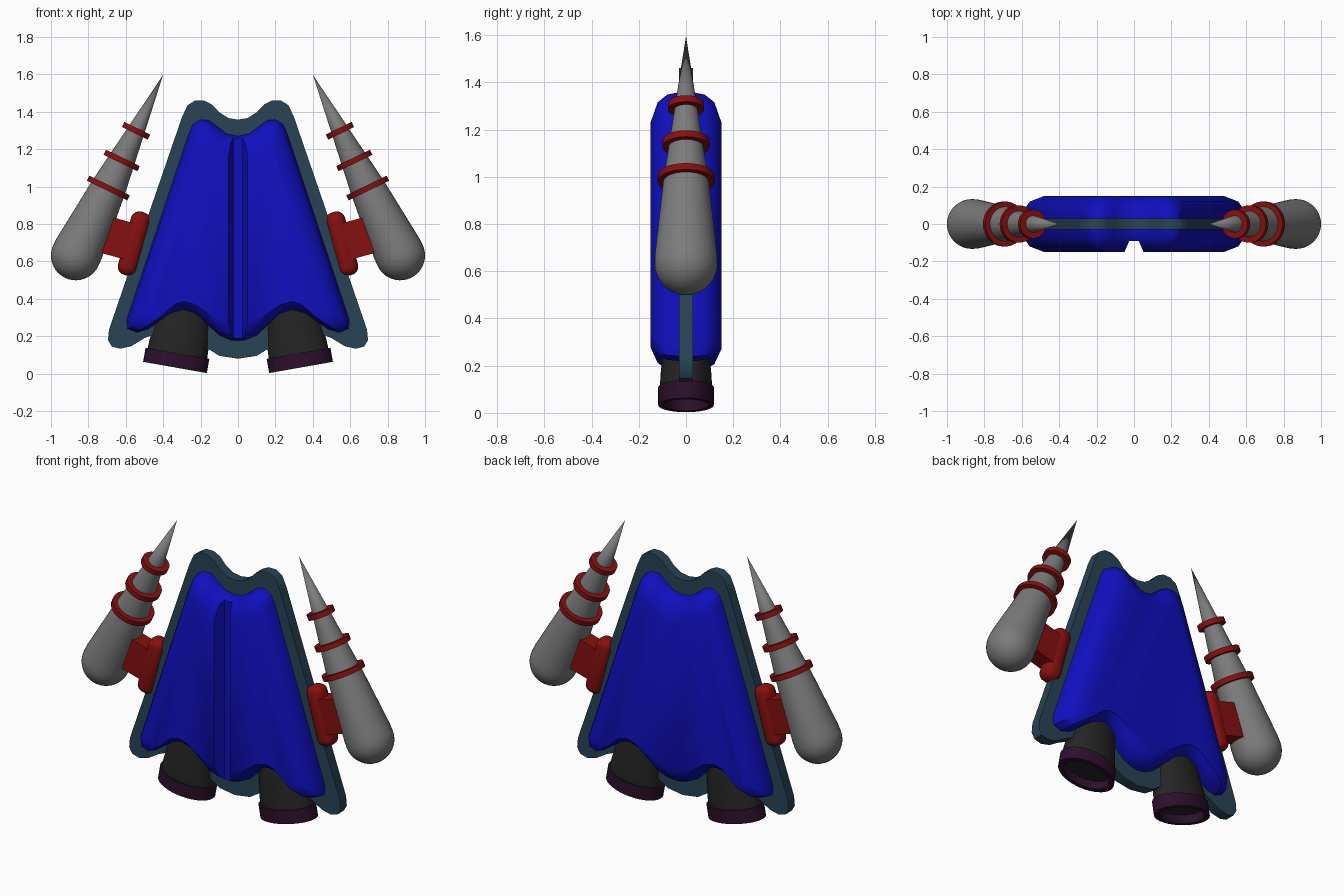
import bpy
import bmesh
from math import sin, cos, pi, radians
from mathutils import Matrix, Vector

default_cube = bpy.data.objects.get("Cube")
if default_cube:
    bpy.data.objects.remove(default_cube, do_unlink=True)


def make_material(name, red, green, blue):
    material = bpy.data.materials.new(name)
    material.use_nodes = True
    colour = (red, green, blue, 1)
    material.diffuse_color = colour
    shader = next(n for n in material.node_tree.nodes if n.type == "BSDF_PRINCIPLED")
    shader.inputs["Base Color"].default_value = colour
    return material


BLUE = make_material("body blue", .005, .005, .52)
TEAL = make_material("plate teal", .021, .056, .09)
GREY = make_material("cone grey", .2, .2, .2)
RED = make_material("bracket red", .24, .005, .005)
BLACK = make_material("nozzle black", .018, .018, .018)
PURPLE = make_material("rim purple", .026, .005, .026)


def finish(name, bm, material, placement=None, smooth_angle=35):
    """Turn a bmesh into a placed object with sharp edges kept."""
    bmesh.ops.recalc_face_normals(bm, faces=bm.faces)
    mesh = bpy.data.meshes.new(name)
    bm.to_mesh(mesh)
    bm.free()
    mesh.materials.append(material)
    mesh.shade_smooth()
    mesh.set_sharp_from_angle(angle=radians(smooth_angle))
    obj = bpy.data.objects.new(name, mesh)
    bpy.context.scene.collection.objects.link(obj)
    if placement:
        obj.matrix_world = placement
    return obj


def mirrored(half):
    """Close a half outline that starts and ends on the centre line."""
    return half + [(-x, z) for x, z in reversed(half[1:-1])]


def loft(name, sections, material):
    """Join (y, outline) sections into a closed solid."""
    bm = bmesh.new()
    rings = [[bm.verts.new((x, y, z)) for x, z in outline] for y, outline in sections]
    count = len(rings[0])
    for near, far in zip(rings, rings[1:]):
        for i in range(count):
            j = (i + 1) % count
            bm.faces.new((near[i], near[j], far[j], far[i]))
    bm.faces.new(rings[0])
    bm.faces.new(rings[-1])
    return finish(name, bm, material)


def lathe(name, profile, material, placement, depth=1, segments=40):
    """Revolve a (radius, height) profile; depth squashes it along y."""
    bm = bmesh.new()
    rings = []
    for radius, height in profile:
        if radius == 0:
            rings.append([bm.verts.new((0, 0, height))] * segments)
        else:
            rings.append([bm.verts.new((radius * cos(2 * pi * i / segments),
                                        radius * depth * sin(2 * pi * i / segments),
                                        height)) for i in range(segments)])
    for low, high in zip(rings, rings[1:]):
        for i in range(segments):
            j = (i + 1) % segments
            corners = dict.fromkeys((low[i], low[j], high[j], high[i]))
            bm.faces.new(list(corners))
    return finish(name, bm, material, placement)


def box(name, size, material, placement, bevel=0):
    bm = bmesh.new()
    bmesh.ops.create_cube(bm, size=1, matrix=Matrix.Diagonal((*size, 1)))
    if bevel:
        bmesh.ops.bevel(bm, geom=list(bm.edges), offset=bevel, segments=5,
                        profile=.5, affect="EDGES")
    return finish(name, bm, material, placement)


def leaning(side, x, z, degrees):
    """Placement on one side, tilted so its top leans to the middle."""
    return (Matrix.Translation((side * x, 0, z))
            @ Matrix.Rotation(radians(-side * degrees), 4, "Y"))


# Flat plate between the two body halves
plate_half = [(0, 1.358), (.05, 1.366), (.1, 1.397), (.14, 1.44), (.18, 1.46),
              (.23, 1.46), (.27, 1.435), (.3, 1.37), (.69, .235), (.695, .18),
              (.675, .145), (.63, .133), (.57, .147), (.5, .19), (.42, .222),
              (.33, .235), (.25, .205), (.18, .145), (.1, .095), (0, .08)]
plate = mirrored(plate_half)
loft("back_plate", [(-.03, plate), (.03, plate)], TEAL)

# Body: widest at the plate, rounding over to flat front and back faces
body_half = [(0, 1.27), (.06, 1.283), (.11, 1.32), (.155, 1.355), (.2, 1.358),
             (.24, 1.335), (.265, 1.28), (.595, .29), (.59, .24), (.54, .22),
             (.48, .238), (.42, .28), (.36, .32), (.29, .335), (.22, .315),
             (.16, .26), (.1, .205), (.04, .18), (0, .175)]
face_half = [(0, 1.15), (.06, 1.16), (.1, 1.19), (.14, 1.22), (.17, 1.23),
             (.19, 1.22), (.205, 1.18), (.48, .33), (.475, .29), (.45, .28),
             (.42, .3), (.38, .335), (.34, .37), (.29, .385), (.23, .37),
             (.165, .325), (.105, .29), (.04, .275), (0, .27)]


def blend(amount):
    return mirrored([tuple(Vector(a).lerp(Vector(b), amount))
                     for a, b in zip(body_half, face_half)])


steps = [(.15, 1), (.12, .33), (.08, .08), (.03, 0)]
sections = [(-y, blend(t)) for y, t in steps]
sections += [(y, blend(t)) for y, t in reversed(steps)]
body = loft("body", sections, BLUE)

# Tapered groove down the middle of the front
groove = [(-.025, -.09), (.025, -.09), (.06, -.17), (-.06, -.17)]
bm = bmesh.new()
floor = bm.faces.new([bm.verts.new((x, y, 0)) for x, y in groove])
extruded = bmesh.ops.extrude_face_region(bm, geom=[floor])["geom"]
bmesh.ops.translate(bm, vec=(0, 0, 1.5),
                    verts=[v for v in extruded if isinstance(v, bmesh.types.BMVert)])
cutter = finish("groove_cutter", bm, BLUE)
cutter.hide_render = True
cut = body.modifiers.new("groove", "BOOLEAN")
cut.operation = "DIFFERENCE"
cut.solver = "EXACT"
cut.object = cutter
bpy.context.view_layer.objects.active = body
bpy.ops.object.modifier_apply(modifier=cut.name)
bpy.data.objects.remove(cutter, do_unlink=True)
body.data.set_sharp_from_angle(angle=radians(35))

# Spike profile: round base, then a long taper to the tip
ball = .133
spike = [(ball * sin(a), -ball * cos(a)) for a in (pi / 2 * i / 10 for i in range(11))]
spike += [(.132, .04), (.095, .4), (.047, .74), (0, 1.071)]

for side, label in ((1, "left"), (-1, "right")):
    # Side spike with three collars
    at_spike = leaning(side, .867, .632, 25.8)
    lathe(label + "_spike", spike, GREY, at_spike)
    for number, (radius, height) in enumerate([(.12, .4), (.1, .564), (.077, .74)]):
        collar = [(0, height - .015), (radius, height - .015),
                  (radius, height + .015), (0, height + .015)]
        lathe(f"{label}_collar_{number + 1}", collar, RED, at_spike)

    # Bracket holding the spike to the plate edge
    box(label + "_bracket_pad", (.105, .11, .35), RED,
        leaning(side, .556, .695, 15.5), bevel=.045)
    box(label + "_bracket_arm", (.2, .1, .2), RED, leaning(side, .645, .725, 15.5))

    # Oval exhaust nozzle with an open rim
    at_nozzle = leaning(side, .337, .033, 10)
    lathe(label + "_nozzle", [(0, .05), (.162, .05), (.16, .12), (.132, .32), (0, .32)],
          BLACK, at_nozzle, depth=.68)
    lathe(label + "_nozzle_rim", [(.14, .06), (.14, 0), (.173, 0), (.173, .077),
                                  (.155, .077)], PURPLE, at_nozzle, depth=.68)
